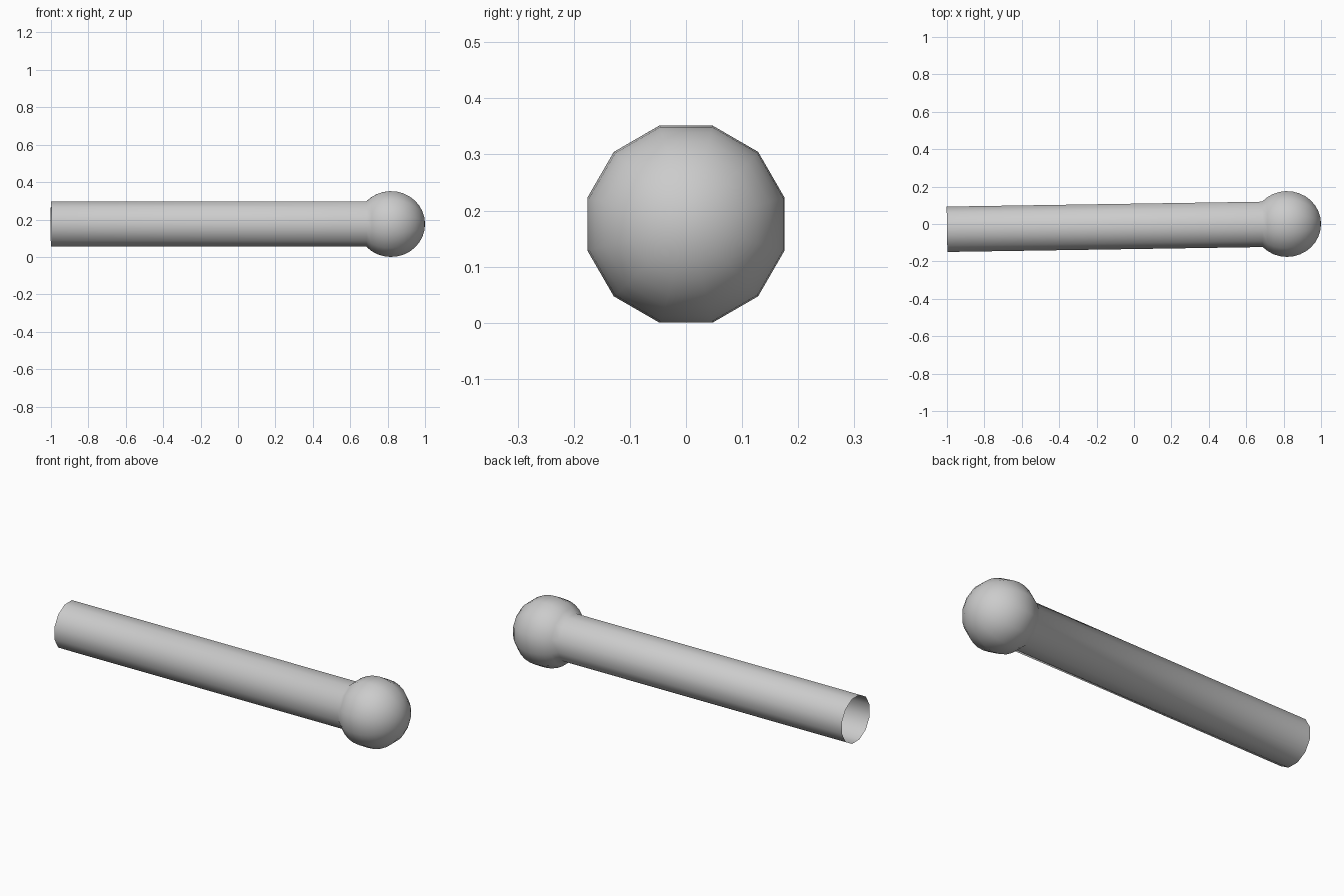
import bpy, bmesh, math
from mathutils import Matrix, Vector

if "Cube" in bpy.data.objects:
    bpy.data.objects.remove(bpy.data.objects["Cube"])

SIDES = 12
BALL_R, TUBE_R = 0.182, 0.1255
CENTRE = Vector((0.818, 0.0, BALL_R * math.cos(math.pi / SIDES)))
LENGTH = 1.818          # ball centre to open end
TILT = 0.0155           # slight yaw of the whole rod

# Profile along the axis: open tube end, neck, then ball up to its pole
neck = math.pi - math.asin(TUBE_R / BALL_R)
STEPS = 12
profile = [(-LENGTH, TUBE_R)]
for i in range(STEPS):
    a = neck * (1 - i / STEPS)
    profile.append((BALL_R * math.cos(a), BALL_R * math.sin(a)))

bm = bmesh.new()
rings = []
for x, r in profile:
    ring = []
    for k in range(SIDES):
        t = 2 * math.pi * (k + 0.5) / SIDES
        ring.append(bm.verts.new((x, r * math.cos(t), r * math.sin(t))))
    rings.append(ring)

# Skin between neighbouring rings, leaving the tube end open
for a, b in zip(rings, rings[1:]):
    for k in range(SIDES):
        n = (k + 1) % SIDES
        bm.faces.new((a[k], a[n], b[n], b[k]))

# Ball pole
pole = bm.verts.new((BALL_R, 0, 0))
for k in range(SIDES):
    bm.faces.new((rings[-1][k], rings[-1][(k + 1) % SIDES], pole))

# Orient outward, smooth and place
bm.normal_update()
if sum(f.normal.dot(f.calc_center_median() * Vector((0, 1, 1))) for f in bm.faces) < 0:
    bmesh.ops.reverse_faces(bm, faces=bm.faces[:])
for f in bm.faces:
    f.smooth = True
bm.transform(Matrix.Translation(CENTRE) @ Matrix.Rotation(TILT, 4, 'Z'))

mesh = bpy.data.meshes.new("ball_ended_tube")
bm.to_mesh(mesh)
bm.free()
bpy.context.collection.objects.link(bpy.data.objects.new("ball_ended_tube", mesh))
